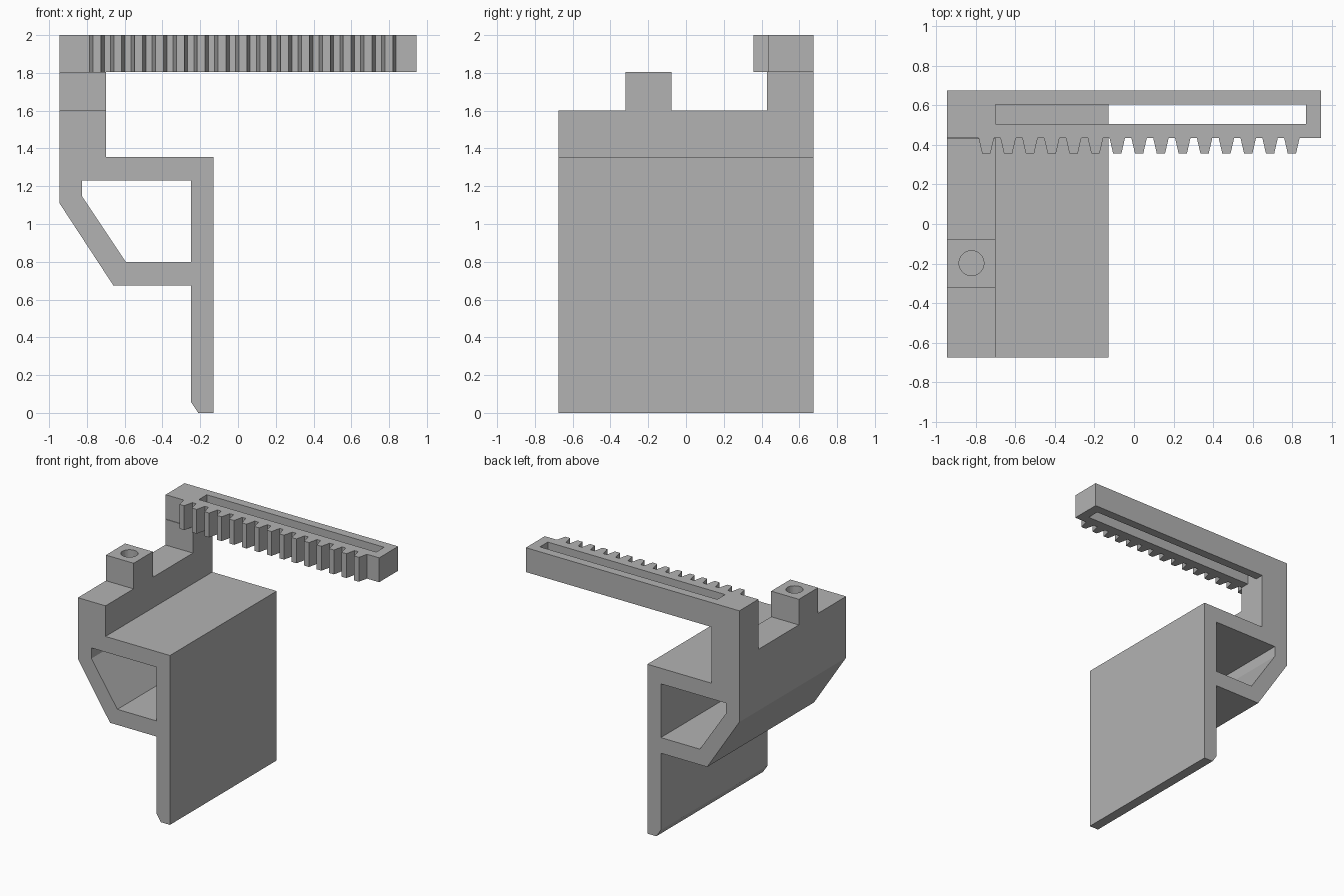
import bpy
import bmesh
import math
from mathutils import Vector

cube = bpy.data.objects.get("Cube")
if cube:
    bpy.data.objects.remove(cube, do_unlink=True)

# Single plain grey
grey = bpy.data.materials.new("plain_grey")
grey.use_nodes = True
colour = (0.45, 0.45, 0.45, 1)
grey.diffuse_color = colour
grey.node_tree.nodes["Principled BSDF"].inputs["Base Color"].default_value = colour


def rect(x0, x1, y0, y1):
    return [(x0, y0), (x1, y0), (x1, y1), (x0, y1)]


def prism(name, loops, axis, low, high):
    """Extrude an outline, with optional hole outlines, along y or z."""
    def place(p):
        return Vector((p[0], low, p[1])) if axis == "y" else Vector((p[0], p[1], low))

    bm = bmesh.new()
    edges = []
    for loop in loops:
        verts = [bm.verts.new(place(p)) for p in loop]
        edges += [bm.edges.new((v, verts[i - 1])) for i, v in enumerate(verts)]
    if len(loops) == 1:
        bm.faces.new(verts)
    else:
        normal = (0, 1, 0) if axis == "y" else (0, 0, 1)
        bmesh.ops.triangle_fill(bm, edges=edges, use_beauty=True, normal=normal)
    caps = bm.faces[:]
    top = bmesh.ops.extrude_face_region(bm, geom=caps, use_keep_orig=True)["geom"]
    step = Vector((0, high - low, 0) if axis == "y" else (0, 0, high - low))
    bmesh.ops.translate(bm, vec=step, verts=[g for g in top if isinstance(g, bmesh.types.BMVert)])
    bmesh.ops.recalc_face_normals(bm, faces=bm.faces[:])
    mesh = bpy.data.meshes.new(name)
    bm.to_mesh(mesh)
    bm.free()
    mesh.materials.append(grey)
    obj = bpy.data.objects.new(name, mesh)
    bpy.context.collection.objects.link(obj)
    return obj


LEFT, STEP, BACK = -0.945, -0.70, 0.675

# Hollow bracket with its long hanging plate
bracket = [(LEFT, 1.11), (-0.66, 0.675), (-0.25, 0.675), (-0.25, 0.06), (-0.21, 0),
           (-0.13, 0), (-0.13, 1.355), (STEP, 1.355), (STEP, 1.6), (LEFT, 1.6)]
hollow = [(-0.825, 1.23), (-0.25, 1.23), (-0.25, 0.80), (-0.595, 0.80), (-0.825, 1.145)]
prism("bracket", [bracket, hollow], "y", -BACK, BACK)

# Post carrying the rack
prism("rack_post", [rect(LEFT, STEP, 0.43, BACK)], "z", 1.6, 1.805)

# Square peg with a round hole
hole = [(-0.822 + 0.063 * math.cos(a), -0.198 + 0.063 * math.sin(a))
        for a in (math.tau * i / 32 for i in range(32))]
prism("peg", [rect(LEFT, STEP, -0.32, -0.077), hole], "z", 1.6, 1.805)

# Slotted rack with a row of tapered teeth
rack = [(LEFT, BACK), (LEFT, 0.435)]
for i in range(15):
    x = -0.747 + 0.1104 * i
    rack += [(x - 0.039, 0.435), (x - 0.021, 0.357), (x + 0.021, 0.357), (x + 0.039, 0.435)]
rack += [(0.945, 0.435), (0.945, BACK)]
prism("toothed_rack", [rack, rect(STEP, 0.87, 0.505, 0.605)], "z", 1.805, 2.0)
